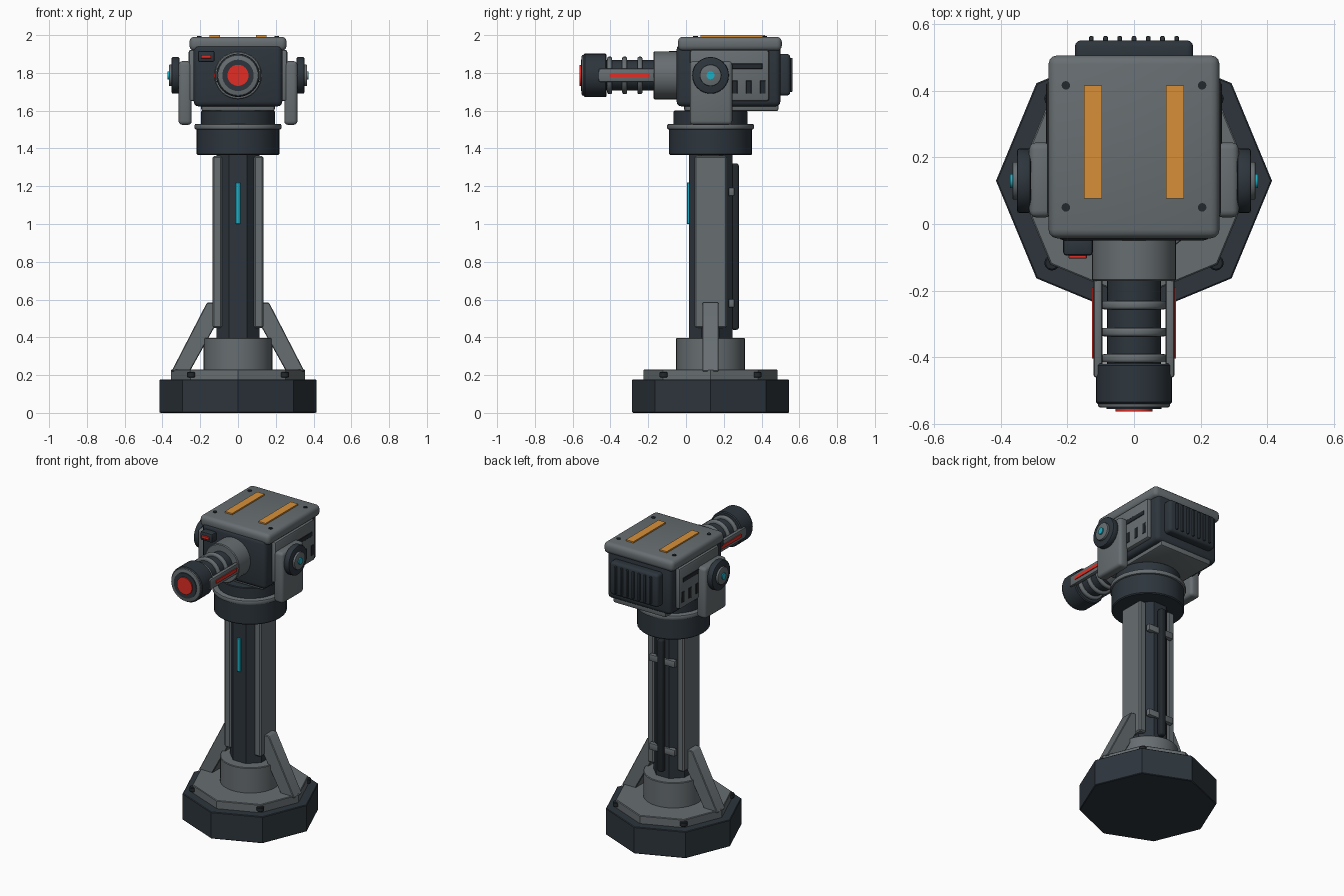
import bpy, bmesh, math
from mathutils import Matrix, Vector

if "Cube" in bpy.data.objects:
    bpy.data.objects.remove(bpy.data.objects["Cube"])


def mat(name, col):
    m = bpy.data.materials.new(name)
    m.diffuse_color = (*col, 1)
    m.use_nodes = True
    m.node_tree.nodes["Principled BSDF"].inputs["Base Color"].default_value = m.diffuse_color
    return m


GREY = mat("steel grey", (.135, .155, .165))
DARK = mat("dark slate", (.026, .036, .046))
BLACK = mat("near black", (.016, .021, .026))
ORANGE = mat("orange", (.68, .28, .042))
CYAN = mat("cyan", (.012, .43, .56))
RED = mat("red", (.75, .026, .018))
CY = 0.13    # column axis
BZ = 1.787   # barrel axis height


def finish(name, bm, m):
    bmesh.ops.recalc_face_normals(bm, faces=bm.faces)
    me = bpy.data.meshes.new(name)
    bm.to_mesh(me)
    bm.free()
    me.materials.append(m)
    ob = bpy.data.objects.new(name, me)
    bpy.context.collection.objects.link(ob)
    return ob


def bevel(bm, edges, w, seg):
    if w:
        bmesh.ops.bevel(bm, geom=edges, offset=w, segments=seg, profile=.5,
                        affect='EDGES', clamp_overlap=True)


def box(name, x, y, z, m, b=0.0, seg=1):
    """Box from (min, max) ranges, with rounded edges."""
    bm = bmesh.new()
    bmesh.ops.create_cube(bm, size=1)
    for v in bm.verts:
        v.co = Vector([(r[0] + r[1]) / 2 + c * (r[1] - r[0])
                       for r, c in zip((x, y, z), v.co)])
    bevel(bm, bm.edges[:], b, seg)
    return finish(name, bm, m)


def cyl(name, axis, a, b, r, centre, m, n=32, bev=0.0, seg=1, turn=0.0):
    """Cylinder along an axis from a to b; centre gives the other two coordinates."""
    bm = bmesh.new()
    bmesh.ops.create_cone(bm, cap_ends=True, segments=n, radius1=r, radius2=r, depth=abs(b - a))
    rims = [e for e in bm.edges if abs(e.verts[0].co.z - e.verts[1].co.z) < 1e-5]
    bevel(bm, rims, bev, seg)
    mid = (a + b) / 2
    p, q = centre
    if axis == 'X':
        M = Matrix.Translation((mid, p, q)) @ Matrix.Rotation(math.pi / 2, 4, 'Y')
    elif axis == 'Y':
        M = Matrix.Translation((p, mid, q)) @ Matrix.Rotation(math.pi / 2, 4, 'X')
    else:
        M = Matrix.Translation((p, q, mid))
    bm.transform(M @ Matrix.Rotation(turn, 4, 'Z'))
    return finish(name, bm, m)


def span(s, a, b):
    return tuple(sorted((s * a, s * b)))


# Base and collar
cyl("base_slab", 'Z', 0, .177, .415, (0, CY), DARK, 8, .004)
cyl("base_plate", 'Z', .17, .23, .355, (0, CY), GREY, 8, .004)
cyl("base_collar", 'Z', .22, .397, .183, (0, CY), GREY, 32, .004)
for sx in (-1, 1):
    for sy in (-1, 1):
        cyl("base_bolt", 'Z', .187, .217, .023, (sx * .247, CY + sy * .247), BLACK, 12, .004)

# Column with side plates and slanted struts
cyl("column_core", 'Z', .38, 1.37, .115 / math.cos(math.pi / 8), (0, CY), DARK, 8, turn=math.pi / 8)
box("status_light", (-.012, .012), (.005, .03), (1.0, 1.22), CYAN, .002)
for s, side in ((-1, "left"), (1, "right")):
    box(side + "_column_plate", span(s, .085, .135), (.045, .217), (.45, 1.36), GREY, .008)
    bm = bmesh.new()
    prof = [(.11, .585), (.165, .583), (.352, .22), (.255, .22), (.11, .48)]
    f = bm.faces.new([bm.verts.new((s * x, .087, z)) for x, z in prof])
    ext = bmesh.ops.extrude_face_region(bm, geom=[f])
    bmesh.ops.translate(bm, vec=(0, .086, 0),
                        verts=[v for v in ext["geom"] if isinstance(v, bmesh.types.BMVert)])
    bevel(bm, bm.edges[:], .004, 1)
    finish(side + "_strut", bm, GREY)

# Conduit on the back of the column
box("conduit", (-.02, .02), (.238, .28), (.44, 1.32), BLACK, .012, 3)
for z in (.58, 1.17):
    box("conduit_clamp", (-.095, .095), (.225, .257), (z - .022, z + .022), GREY, .006, 2)

# Turning ring
cyl("ring_drum", 'Z', 1.365, 1.505, .22, (0, CY), DARK, 32, .006)
cyl("ring_flange", 'Z', 1.50, 1.53, .23, (0, CY), GREY, 32, .008, 2)
cyl("ring_neck", 'Z', 1.52, 1.60, .195, (0, CY), DARK, 32, .004)

# Head housing
box("head_floor", (-.195, .195), (-.01, .49), (1.597, 1.66), GREY, .012, 2)
box("head_body", (-.235, .235), (-.05, .50), (1.622, 1.95), DARK, .028, 3)
box("head_roof", (-.257, .257), (-.043, .507), (1.917, 1.991), GREY, .026, 3)
for s, side in ((-1, "left"), (1, "right")):
    box(side + "_head_panel", span(s, .21, .262), (.02, .44), (1.65, 1.922), GREY, .014, 2)
    box(side + "_vent_slot", span(s, .25, .265), (.18, .405), (1.82, 1.85), BLACK, .002)
    for i in range(3):
        y = .257 + i * .075
        box(side + "_vent", span(s, .25, .265), (y - .015, y + .015), (1.69, 1.76), BLACK, .002)
    # Yoke arm and pivot
    box(side + "_yoke_arm", span(s, .245, .315), (.02, .245), (1.525, 1.862), GREY, .02, 3)
    cyl(side + "_pivot_disc", 'X', s * .31, s * .352, .097, (CY, BZ), DARK, 32, .008, 2)
    cyl(side + "_pivot_ring", 'X', s * .34, s * .366, .057, (CY, BZ), GREY, 32, .005, 2)
    cyl(side + "_pivot_light", 'X', s * .36, s * .373, .021, (CY, BZ), CYAN, 20)
    # Roof stripe and screws
    box(side + "_roof_stripe", span(s, .096, .15), (.076, .417), (1.985, 2.0), ORANGE)
    for y in (.05, .417):
        cyl("roof_screw", 'Z', 1.985, 1.995, .013, (s * .205, y), BLACK, 12)

# Cooling grille on the back
box("grille_block", (-.178, .178), (.48, .552), (1.68, 1.90), DARK, .018, 3)
for i in range(7):
    x = (i - 3) * .0428
    box("grille_fin", (x - .007, x + .007), (.54, .565), (1.70, 1.88), DARK, .004, 2)

# Sensor
box("sensor_box", (-.213, -.124), (-.095, -.03), (1.858, 1.917), DARK, .01, 2)
box("sensor_lens", (-.197, -.142), (-.104, -.09), (1.877, 1.896), RED, .002)

# Barrel
cyl("barrel_root", 'Y', -.172, -.03, .127, (0, BZ), GREY, 32, .005)
cyl("barrel_core", 'Y', -.45, -.15, .081, (0, BZ), DARK, 32)
for y in (-.404, -.325, -.244):
    cyl("barrel_ring", 'Y', y - .013, y + .013, .099, (0, BZ), GREY, 32, .009, 3)
cyl("muzzle", 'Y', -.542, -.42, .115, (0, BZ), DARK, 32, .006)
cyl("muzzle_ring", 'Y', -.552, -.53, .108, (0, BZ), GREY, 32, .006, 2)
cyl("muzzle_face", 'Y', -.557, -.54, .083, (0, BZ), DARK, 32)
cyl("muzzle_lens", 'Y', -.564, -.55, .056, (0, BZ), RED, 32)
for s, side in ((-1, "left"), (1, "right")):
    box(side + "_barrel_rail", span(s, .095, .122), (-.462, -.16), (BZ - .035, BZ + .035), GREY, .009, 2)
    box(side + "_rail_light", span(s, .118, .127), (-.405, -.19), (BZ - .011, BZ + .011), RED)

# Smooth rounded faces, keep edges sharp
for ob in bpy.context.collection.objects:
    ob.select_set(True)
    bpy.context.view_layer.objects.active = ob
bpy.ops.object.shade_smooth_by_angle(angle=math.radians(32))
